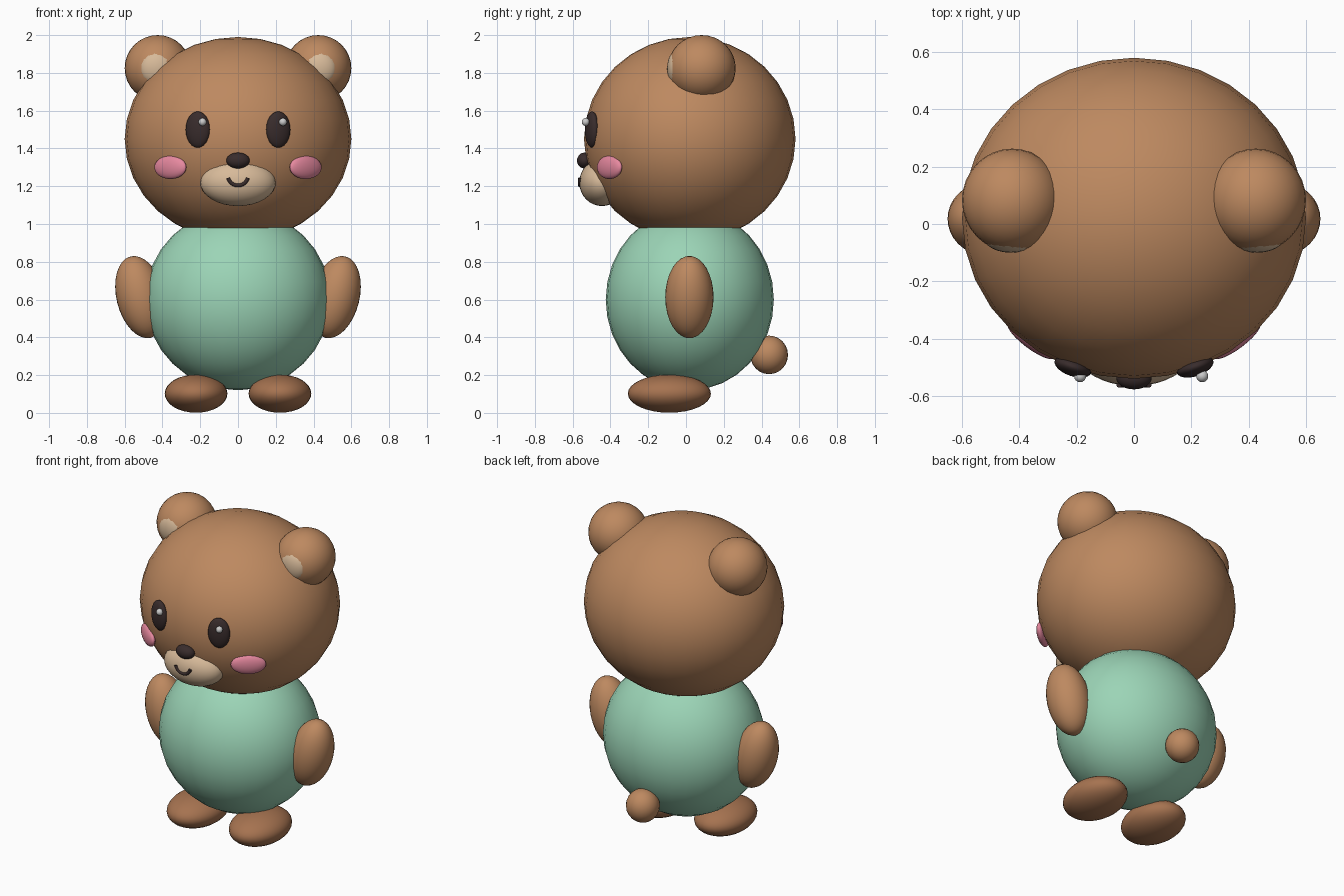
import bpy
from math import radians, sin, cos

if "Cube" in bpy.data.objects:
    bpy.data.objects.remove(bpy.data.objects["Cube"])


def material(name, r, g, b):
    m = bpy.data.materials.new(name)
    m.diffuse_color = (r, g, b, 1)
    m.use_nodes = True
    m.node_tree.nodes["Principled BSDF"].inputs["Base Color"].default_value = m.diffuse_color
    return m


BROWN = material("brown_fur", 0.51, 0.25, 0.117)
FOOT = material("foot_brown", 0.38, 0.17, 0.08)
GREEN = material("green_shirt", 0.33, 0.66, 0.47)
CREAM = material("cream", 0.68, 0.49, 0.32)
PINK = material("pink", 0.80, 0.25, 0.35)
DARK = material("dark", 0.04, 0.025, 0.025)
WHITE = material("white", 0.9, 0.9, 0.9)


def ball(name, loc, radii, mat, rot=(0, 0, 0), seg=32, rings=16):
    """Smooth ellipsoid with the given half-sizes; rotation in degrees."""
    bpy.ops.mesh.primitive_uv_sphere_add(segments=seg, ring_count=rings, radius=1, location=loc)
    ob = bpy.context.object
    ob.name = name
    ob.scale = radii
    ob.rotation_euler = [radians(a) for a in rot]
    ob.data.materials.append(mat)
    bpy.ops.object.shade_smooth()
    return ob


# Head and body
ball("head", (0, 0.02, 1.45), (0.60, 0.56, 0.54), BROWN)
ball("body", (0, 0.02, 0.60), (0.49, 0.445, 0.48), GREEN)

# Paired parts
for s, side in ((-1, "left"), (1, "right")):
    ball(f"{side}_ear", (s * 0.425, 0.083, 1.825), (0.175, 0.18, 0.175), BROWN)
    ball(f"{side}_inner_ear", (s * 0.43, -0.05, 1.825), (0.092, 0.05, 0.092), CREAM, seg=24, rings=12)
    ball(f"{side}_eye", (s * 0.213, -0.498, 1.50), (0.067, 0.033, 0.096), DARK, (0, 0, s * 19), 24, 12)
    # Highlights sit on the same side of both eyes
    ball(f"{side}_eye_highlight", (s * 0.213 + 0.025, -0.531, 1.54), (0.021, 0.021, 0.021), WHITE, seg=16, rings=8)
    ball(f"{side}_cheek", (s * 0.358, -0.405, 1.30), (0.104, 0.03, 0.062), PINK, (0, 0, s * 37), 24, 12)
    ball(f"{side}_arm", (s * 0.515, 0.018, 0.613), (0.128, 0.128, 0.222), BROWN, (0, s * 14, 0))
    ball(f"{side}_foot", (s * 0.222, -0.088, 0.102), (0.166, 0.22, 0.101), FOOT)

# Muzzle, nose and tail
ball("muzzle", (0, -0.445, 1.22), (0.20, 0.12, 0.125), CREAM)
ball("nose", (0, -0.537, 1.336), (0.062, 0.04, 0.042), DARK, seg=24, rings=12)
ball("tail", (0, 0.44, 0.307), (0.10, 0.10, 0.102), BROWN, seg=24, rings=12)

# Smile: bevelled arc curve, converted to mesh
curve = bpy.data.curves.new("mouth", "CURVE")
curve.dimensions = "3D"
curve.bevel_depth = 0.01
curve.bevel_resolution = 3
curve.use_fill_caps = True
n = 17
spline = curve.splines.new("POLY")
spline.points.add(n - 1)
for i, p in enumerate(spline.points):
    a = radians(-75 + 150 * i / (n - 1))
    p.co = (0.054 * sin(a), -0.561, 1.258 - 0.054 * cos(a), 1)
mouth = bpy.data.objects.new("mouth", curve)
bpy.context.collection.objects.link(mouth)
curve.materials.append(DARK)
bpy.ops.object.select_all(action="DESELECT")
mouth.select_set(True)
bpy.context.view_layer.objects.active = mouth
bpy.ops.object.convert(target="MESH")
bpy.ops.object.shade_smooth_by_angle(angle=radians(40))
